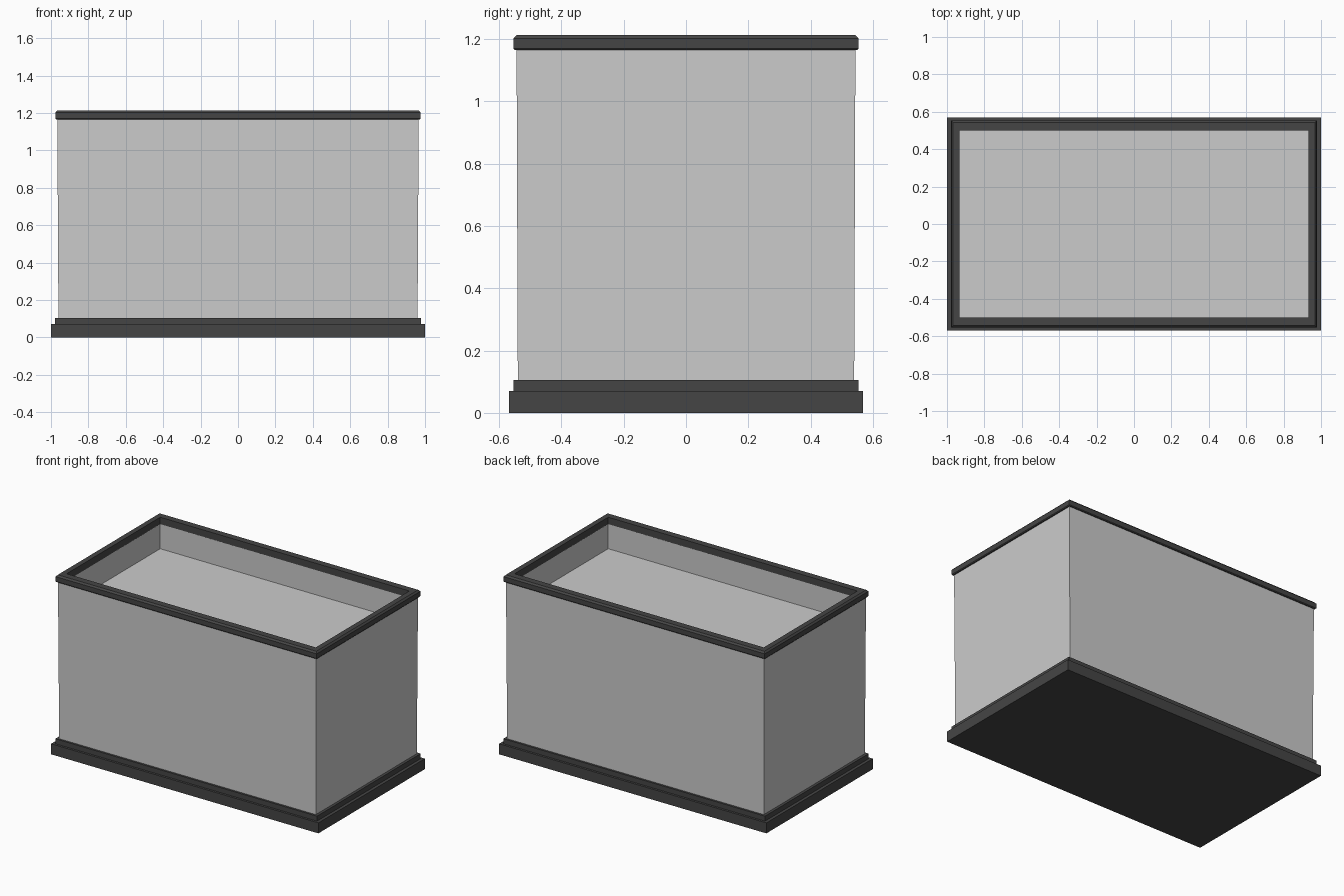
import bpy, bmesh

if "Cube" in bpy.data.objects:
    bpy.data.objects.remove(bpy.data.objects["Cube"])


def material(name, c):
    m = bpy.data.materials.new(name)
    m.diffuse_color = (c, c, c, 1)
    m.use_nodes = True
    m.node_tree.nodes["Principled BSDF"].inputs["Base Color"].default_value = m.diffuse_color
    return m


def loft(name, rings, mat=None, closed=False, cap_start=False, cap_end=False):
    """Skin a stack of rectangles given as (half x, half y, z)."""
    bm = bmesh.new()
    loops = [[bm.verts.new((sx * x, sy * y, z))
              for sx, sy in ((-1, -1), (1, -1), (1, 1), (-1, 1))]
             for x, y, z in rings]
    pairs = list(zip(loops, loops[1:]))
    if closed:
        pairs.append((loops[-1], loops[0]))
    for a, b in pairs:
        for i in range(4):
            j = (i + 1) % 4
            bm.faces.new((a[i], a[j], b[j], b[i]))
    if cap_start:
        bm.faces.new(loops[0][::-1])
    if cap_end:
        bm.faces.new(loops[-1])
    mesh = bpy.data.meshes.new(name)
    bm.to_mesh(mesh)
    bm.free()
    obj = bpy.data.objects.new(name, mesh)
    bpy.context.collection.objects.link(obj)
    if mat:
        mesh.materials.append(mat)
    return obj


dark = material("dark_trim", 0.06)

# Stepped plinth
loft("base_plinth",
     [(1.0, 0.569, 0), (1.0, 0.569, 0.071),
      (0.979, 0.554, 0.071), (0.979, 0.554, 0.105),
      (0.96, 0.54, 0.105)], dark, cap_start=True)

# Slightly flared box with a recessed inner floor
loft("box_body",
     [(0.96, 0.54, 0.105), (0.966, 0.544, 1.167),
      (0.932, 0.5, 1.167), (0.932, 0.5, 1.0)], cap_end=True)

# Chamfered rim frame
loft("top_rim",
     [(0.932, 0.5, 1.165), (0.973, 0.55, 1.165), (0.977, 0.554, 1.17),
      (0.977, 0.554, 1.202), (0.967, 0.544, 1.213),
      (0.932, 0.5, 1.213)], dark, closed=True)
